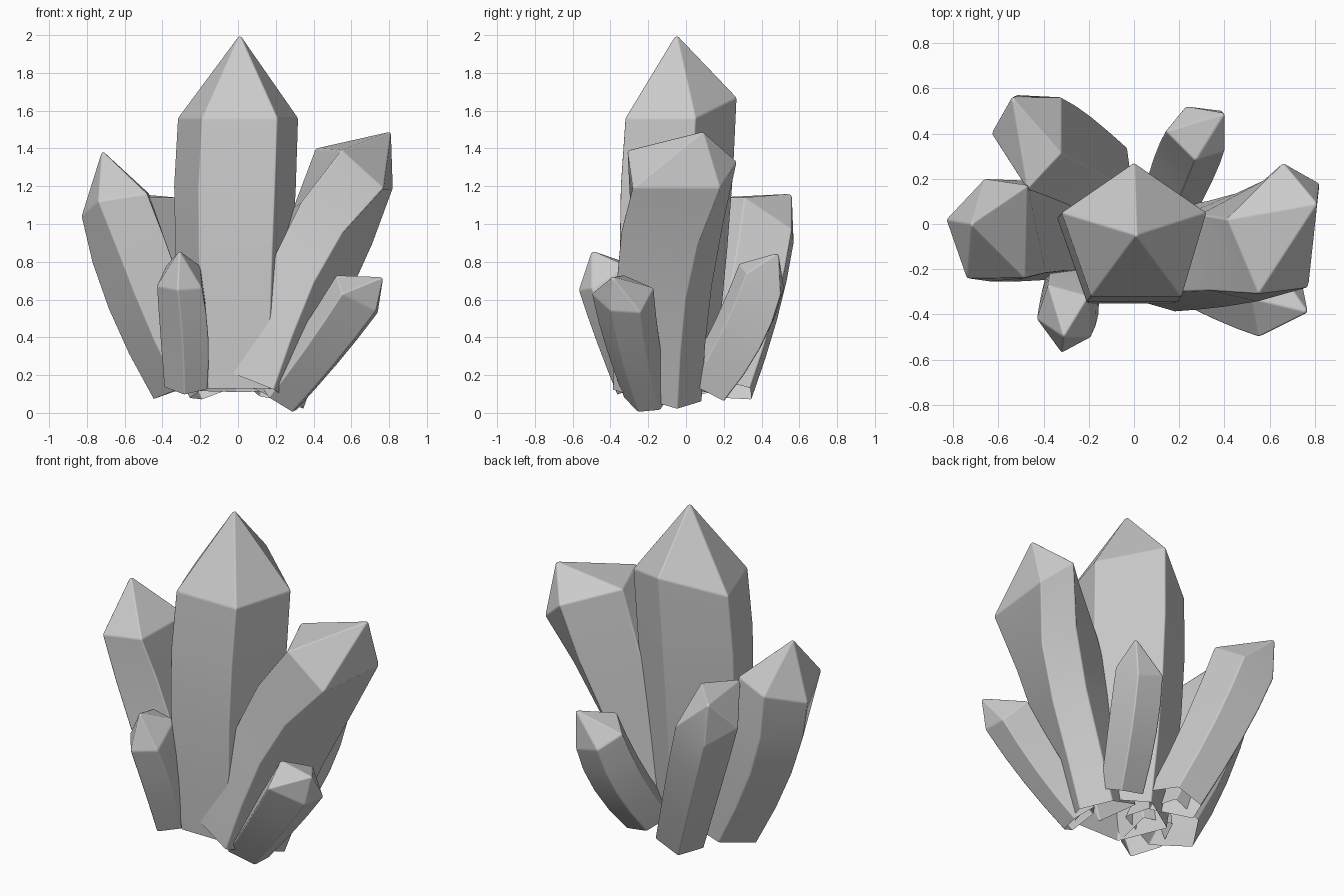
import bpy, bmesh, math
from mathutils import Vector, Matrix

if "Cube" in bpy.data.objects:
    bpy.data.objects.remove(bpy.data.objects["Cube"])


def crystal(name, base, scale, shoulder, apex, bend=(0, 0, 0), swell=0.05, twist=0.0, steps=4):
    """Open five-sided shaft swept from a base ring to an irregular shoulder, closed by a pointed tip."""
    base, apex, bend = Vector(base), Vector(apex), Vector(bend)
    top = [Vector(p) for p in shoulder]
    centre = sum(top, Vector()) / len(top)
    axis = (centre - base).normalized()
    bm = bmesh.new()
    rings = []
    for k in range(steps + 1):
        t = k / steps
        arc = 4 * t * (1 - t)
        mid = base.lerp(centre, t) + bend * arc
        turn = Matrix.Rotation(twist * min(1, 3 * (1 - t)), 3, axis)
        ring = []
        for p in top:
            off = p - centre
            flat = (off - axis * off.dot(axis)) * scale
            off = turn @ flat.lerp(off, t ** 1.5)
            ring.append(bm.verts.new(mid + off * (1 + swell * arc)))
        rings.append(ring)
    n = len(top)
    for a, b in zip(rings, rings[1:]):
        for i in range(n):
            j = (i + 1) % n
            bm.faces.new((a[i], a[j], b[j], b[i]))
    tip = bm.verts.new(apex)
    for i in range(n):
        bm.faces.new((rings[-1][i], rings[-1][(i + 1) % n], tip))
    bmesh.ops.recalc_face_normals(bm, faces=bm.faces)
    mesh = bpy.data.meshes.new(name)
    bm.to_mesh(mesh)
    bm.free()
    ob = bpy.data.objects.new(name, mesh)
    bpy.context.collection.objects.link(ob)
    # Slightly worn edges
    bevel = ob.modifiers.new("worn_edges", 'BEVEL')
    bevel.width = 0.008
    bevel.segments = 2
    bevel.limit_method = 'ANGLE'
    bevel.angle_limit = math.radians(20)
    bevel.harden_normals = True
    for poly in mesh.polygons:
        poly.use_smooth = True


# Tall centre crystal
crystal("centre_crystal", (0, -0.11, 0.12), 0.8,
        [(0, 0.27, 1.67), (-0.32, 0.05, 1.56), (-0.19, -0.32, 1.56),
         (0.21, -0.32, 1.56), (0.32, 0.05, 1.56)],
        (0.01, -0.05, 2.005), bend=(-0.02, -0.01, 0), swell=0.12)

# Large leaning crystals
crystal("right_crystal", (0.14, -0.14, 0.12), 0.85,
        [(0.66, 0.27, 1.33), (0.41, 0.02, 1.40), (0.55, -0.31, 1.39),
         (0.77, -0.28, 1.19), (0.82, 0.18, 1.19)],
        (0.81, 0.09, 1.49), bend=(-0.03, -0.02, 0), swell=0, twist=-0.4)
crystal("left_crystal", (-0.27, -0.03, 0.14), 0.9,
        [(-0.66, 0.20, 1.10), (-0.83, 0.02, 1.04), (-0.74, -0.24, 1.12),
         (-0.48, -0.24, 1.16), (-0.47, 0.17, 1.16)],
        (-0.72, 0.0, 1.39), bend=(-0.04, 0, 0), twist=0.2)
crystal("back_left_crystal", (-0.12, 0.2, 0.13), 0.8,
        [(-0.32, 0.56, 0.97), (-0.32, 0.31, 1.14), (-0.47, 0.15, 1.14),
         (-0.63, 0.40, 0.98), (-0.52, 0.57, 0.90)],
        (-0.54, 0.56, 1.16), bend=(-0.01, 0.02, 0))

# Small crystals
crystal("front_left_crystal", (-0.27, -0.22, 0.15), 0.95,
        [(-0.38, -0.27, 0.78), (-0.43, -0.42, 0.67), (-0.32, -0.57, 0.65),
         (-0.19, -0.50, 0.66), (-0.20, -0.32, 0.78)],
        (-0.31, -0.50, 0.86), bend=(0.01, 0.01, 0), swell=0.1)
crystal("front_right_crystal", (0.22, -0.2, 0.07), 0.75,
        [(0.52, -0.33, 0.73), (0.62, -0.17, 0.66), (0.74, -0.24, 0.53),
         (0.73, -0.40, 0.54), (0.55, -0.50, 0.63)],
        (0.77, -0.39, 0.72), bend=(0, -0.01, -0.015), swell=0.04)
crystal("back_right_crystal", (0.165, 0.11, 0.13), 0.9,
        [(0.40, 0.32, 0.74), (0.27, 0.28, 0.79), (0.14, 0.41, 0.74),
         (0.23, 0.52, 0.66), (0.39, 0.50, 0.62)],
        (0.40, 0.49, 0.85), bend=(0.01, 0.03, 0), swell=0.1)
